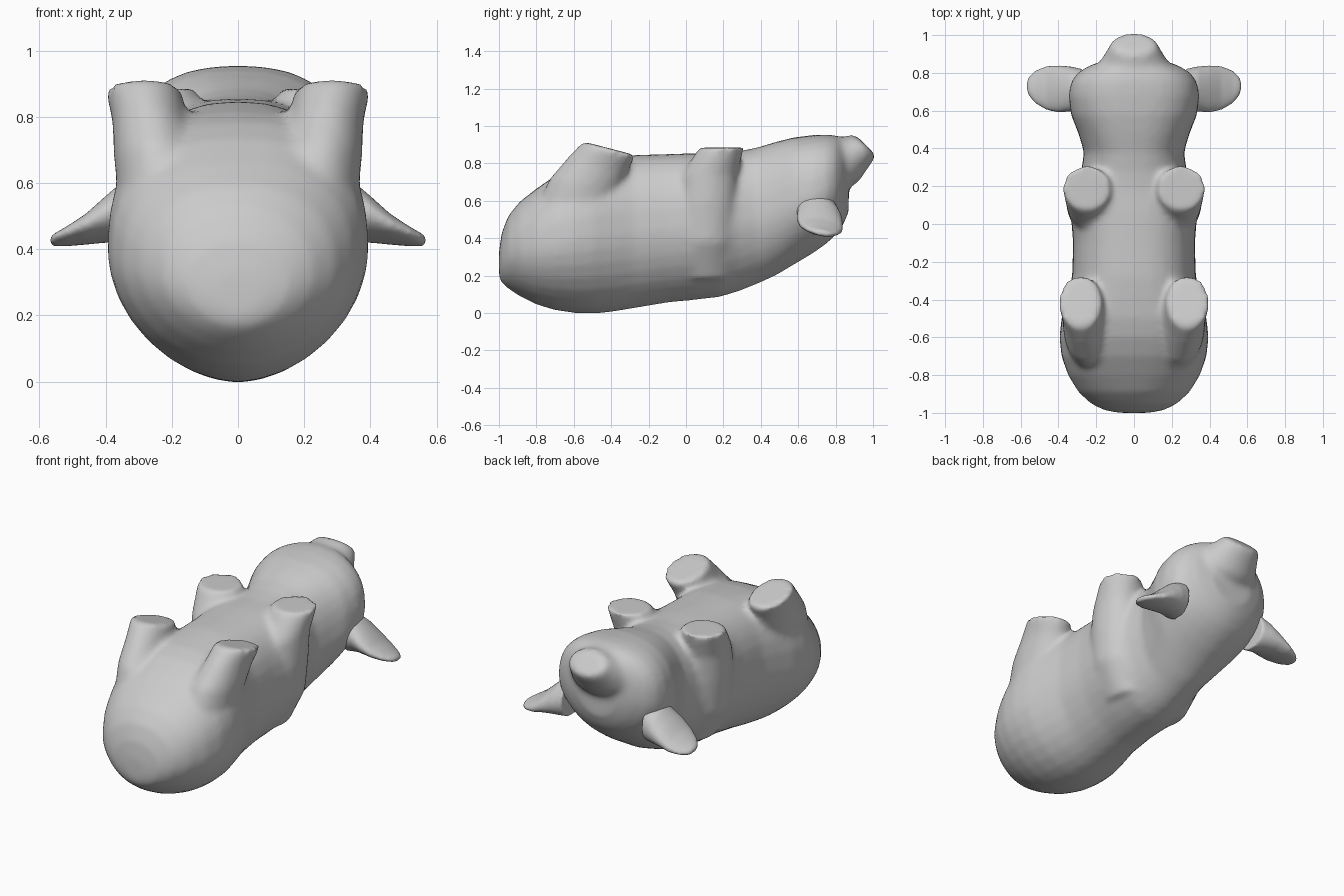
import bpy, bmesh, math
from mathutils import Vector


def ring(c, u, v, n_up=2.0, n_low=2.0, n=32):
    """Closed (super)elliptic ring around c, spanned by half-axes u and v."""
    c, u, v = Vector(c), Vector(u), Vector(v)
    pts = []
    for i in range(n):
        a = 2 * math.pi * i / n
        ca, sa = math.cos(a), math.sin(a)
        e = 2 / (n_up if sa > 0 else n_low)
        pts.append(c + u * math.copysign(abs(ca) ** e, ca)
                   + v * math.copysign(abs(sa) ** e, sa))
    return pts


def loft(bm, rings, mirror=False):
    """Capped skin through the rings, optionally repeated across x = 0."""
    for s in ((1, -1) if mirror else (1,)):
        rows = [[bm.verts.new((p.x * s, p.y, p.z)) for p in r] for r in rings]
        faces = [bm.faces.new(rows[0]), bm.faces.new(rows[-1])]
        n = len(rows[0])
        for a, b in zip(rows, rows[1:]):
            for i in range(n):
                j = (i + 1) % n
                faces.append(bm.faces.new((a[i], a[j], b[j], b[i])))
        bmesh.ops.recalc_face_normals(bm, faces=faces)


def make(name, bm, voxel, smooth):
    me = bpy.data.meshes.new(name)
    bm.to_mesh(me)
    bm.free()
    ob = bpy.data.objects.new(name, me)
    bpy.context.collection.objects.link(ob)
    m = ob.modifiers.new("fuse", 'REMESH')
    m.mode = 'VOXEL'
    m.voxel_size = voxel
    m.use_smooth_shade = True
    m = ob.modifiers.new("soften", 'SMOOTH')
    m.factor = 0.5
    m.iterations = smooth
    return ob


bm = bmesh.new()

# trunk and head: y, bottom z, top z, half width, squareness of the belly side
trunk = [
    (-1.00, .19, .33, .08, 2), (-.985, .16, .43, .16, 2), (-.95, .13, .52, .23, 2.1),
    (-.89, .09, .595, .295, 2.2), (-.80, .045, .665, .35, 2.4), (-.70, .015, .735, .385, 2.5),
    (-.60, .0, .785, .395, 2.6), (-.50, -.004, .815, .385, 2.6), (-.40, .005, .83, .358, 2.6),
    (-.28, .025, .845, .328, 2.5), (-.10, .055, .85, .323, 2.5), (.05, .07, .855, .335, 2.5),
    (.18, .085, .855, .325, 2.5), (.28, .115, .865, .28, 2.4), (.38, .155, .885, .265, 2.4),
    (.48, .20, .915, .295, 2.5), (.58, .26, .94, .335, 2.5), (.68, .32, .952, .347, 2.5),
    (.75, .37, .955, .335, 2.4), (.80, .415, .95, .30, 2.3), (.84, .47, .93, .235, 2.1),
    (.87, .54, .84, .14, 2),
]
loft(bm, [ring((0, y, (b + t) / 2), (w, 0, 0), (0, 0, (t - b) / 2), e, 1.85)
          for y, b, t, w, e in trunk])

# snout flowing out of the head, with a slanted flat disc
loft(bm, [ring((0, y, z), (w, 0, 0), (0, -.7 * h, .7 * h))
          for y, z, w, h in ((.74, .80, .24, .19), (.81, .82, .20, .165),
                             (.87, .848, .165, .13), (.92, .872, .138, .102),
                             (.945, .89, .128, .09), (.962, .897, .10, .07))])

# leg stumps: centre, x radius, y radius, slope of the cut
hind_leg = [((.16, -.64, .34), .14, .20, 0), ((.205, -.60, .52), .155, .21, -.1),
            ((.245, -.545, .68), .13, .185, -.2), ((.268, -.475, .79), .112, .16, -.24),
            ((.285, -.408, .88), .115, .142, -.26)]
front_leg = [((.13, .10, .18), .11, .15, 0), ((.19, .105, .38), .15, .17, 0),
             ((.22, .11, .58), .138, .165, 0), ((.235, .125, .74), .125, .15, 0),
             ((.25, .19, .884), .128, .12, 0)]
for leg in (hind_leg, front_leg):
    loft(bm, [ring(c, (rx, 0, 0), (0, ry, s * ry)) for c, rx, ry, s in leg], True)

make("body_with_legs", bm, .017, 10)

# ears: broad wedges thinning towards the tip
bm = bmesh.new()
ear = [((.27, .70, .535), .12, .12), ((.34, .715, .515), .12, .095),
       ((.40, .715, .49), .125, .068), ((.46, .72, .46), .118, .043),
       ((.52, .725, .438), .09, .026), ((.555, .73, .428), .055, .018),
       ((.568, .73, .425), .025, .012)]
loft(bm, [ring(c, (0, ry, -.15 * ry), (0, 0, rz)) for c, ry, rz in ear], True)
make("ears", bm, .01, 4)
